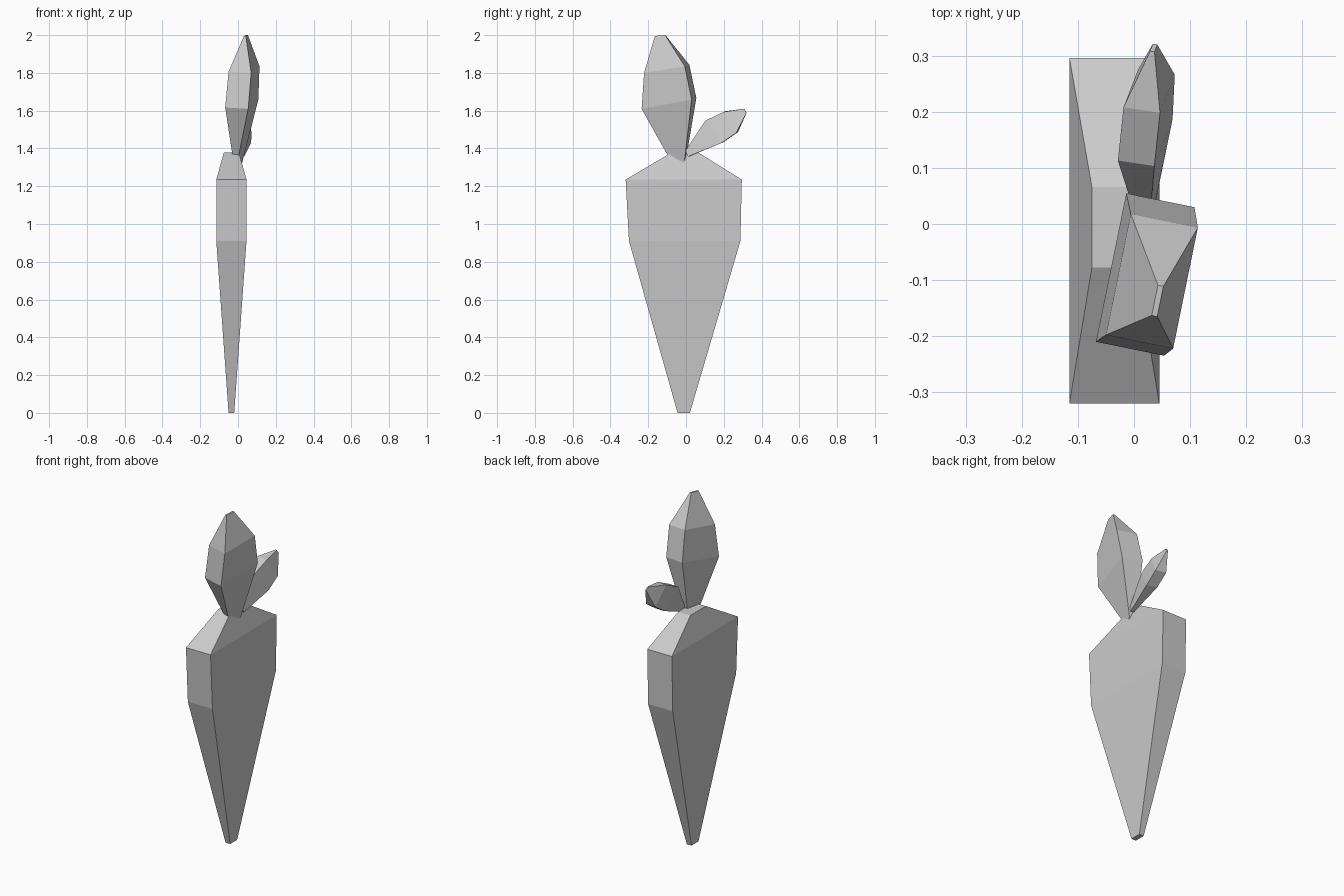
import bpy, bmesh
from mathutils import Vector

if "Cube" in bpy.data.objects:
    bpy.data.objects.remove(bpy.data.objects["Cube"])


def four_sided_loft(name, wide, deep, rings):
    """Loft four-cornered rings: (centre, width, depth, z rise across width, z rise across depth)."""
    bm = bmesh.new()
    loops = []
    for centre, w, d, rise_w, rise_d in rings:
        u = Vector((wide[0] * w, wide[1] * w, rise_w)) / 2
        v = Vector((deep[0] * d, deep[1] * d, rise_d)) / 2
        c = Vector(centre)
        loops.append([bm.verts.new(c + a * u + b * v)
                      for a, b in ((-1, -1), (1, -1), (1, 1), (-1, 1))])
    for low, high in zip(loops, loops[1:]):
        for i in range(4):
            j = (i + 1) % 4
            bm.faces.new((low[i], low[j], high[j], high[i]))
    bm.faces.new(loops[0][::-1])
    bm.faces.new(loops[-1])
    bmesh.ops.recalc_face_normals(bm, faces=bm.faces)
    mesh = bpy.data.meshes.new(name)
    bm.to_mesh(mesh)
    bm.free()
    obj = bpy.data.objects.new(name, mesh)
    bpy.context.collection.objects.link(obj)
    return obj


# Flat tapering root
four_sided_loft("carrot_root", (1, 0), (0, 1), [
    ((-0.035, -0.012, 0.00), 0.03, 0.065, 0, 0),
    ((-0.035, -0.007, 0.91), 0.16, 0.59, 0, 0),
    ((-0.035, -0.012, 1.235), 0.16, 0.615, 0, 0),
    ((-0.035, -0.006, 1.378), 0.08, 0.143, 0, 0),
])

# Tall upright leaf
four_sided_loft("large_leaf", (0.98, -0.20), (0.20, 0.98), [
    ((-0.004, -0.050, 1.347), 0.035, 0.09, -0.005, -0.04),
    ((0.020, -0.090, 1.638), 0.124, 0.27, -0.008, 0.05),
    ((0.032, -0.102, 1.821), 0.122, 0.22, -0.008, 0.035),
    ((0.042, -0.137, 1.998), 0.010, 0.055, 0, 0.005),
])

# Short leaf leaning backward
four_sided_loft("small_leaf", (0.985, -0.15), (0.36, 0.93), [
    ((0.020, 0.005, 1.372), 0.02, 0.015, 0, -0.03),
    ((0.020, 0.150, 1.490), 0.066, 0.09, -0.004, -0.12),
    ((0.027, 0.237, 1.540), 0.066, 0.073, -0.004, -0.11),
    ((0.035, 0.314, 1.600), 0.008, 0.014, 0, -0.02),
])
